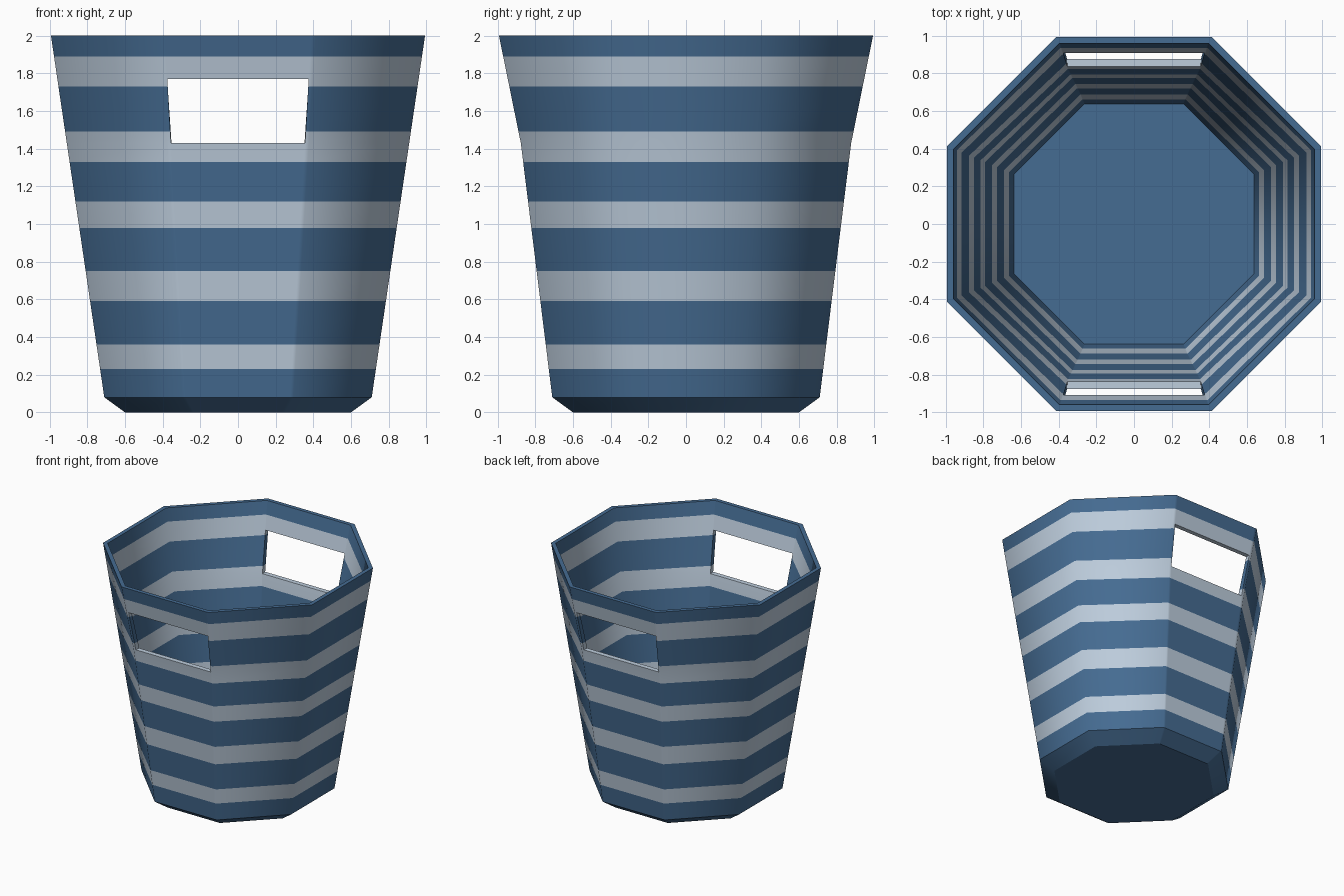
import bpy, bmesh, math

if "Cube" in bpy.data.objects:
    bpy.data.objects.remove(bpy.data.objects["Cube"])

T = math.tan(math.pi / 8)
STRIPES = [(0.23, 0.36), (0.59, 0.75), (0.98, 1.12), (1.33, 1.49), (1.73, 1.89)]
HOLE = (1.43, 1.77)
FLOOR = 0.10


def material(name, rgb):
    m = bpy.data.materials.new(name)
    m.diffuse_color = (*rgb, 1)
    m.use_nodes = True
    m.node_tree.nodes["Principled BSDF"].inputs["Base Color"].default_value = m.diffuse_color
    return m


def lerp(z, z0, a0, z1, a1):
    return a0 + (a1 - a0) * (z - z0) / (z1 - z0)


# Half widths of the octagon in x and y; front and back bend in at the handles
def outer(z):
    if z < 0.08:
        return 0.6, 0.6
    ay = lerp(z, 0.08, 0.71, 1.43, 0.877) if z < 1.43 else lerp(z, 1.43, 0.877, 2, 0.993)
    return lerp(z, 0.08, 0.71, 2, 0.993), ay


def inner(z):
    ax, ay = outer(z)
    t = lerp(z, FLOOR, 0.076, 0.4, 0.06) if z < 0.4 else lerp(z, 0.4, 0.06, 2, 0.034)
    ty = lerp(z, FLOOR, 0.076, 0.4, 0.055) if z < 0.4 else lerp(z, 0.4, 0.055, 2, 0.034)
    return ax - t, ay - ty


bm = bmesh.new()


# Octagon ring with two extra points on the front and back for the handle sides
def ring(z, size, part):
    ax, ay = size
    s, h = ax * T, ax * T * part
    pts = [(-s, -ay), (-h, -ay), (h, -ay), (s, -ay), (ax, -s), (ax, s)]
    pts += [(-x, -y) for x, y in pts]
    return [bm.verts.new((x, y, z)) for x, y in pts]


levels = sorted({FLOOR, 2.0, *HOLE, *[z for s in STRIPES for z in s]})
out = [ring(z, outer(z), 0.945) for z in [0, 0.08] + levels[1:]]
inn = [ring(z, inner(z), 0.985) for z in levels]


def is_hole(k, i, rings):
    z = (rings[k][0].co.z + rings[k + 1][0].co.z) / 2
    return i in (1, 7) and HOLE[0] < z < HOLE[1]


# Outer and inner walls
for rings in (out, inn):
    for k in range(len(rings) - 1):
        for i in range(12):
            if not is_hole(k, i, rings):
                j = (i + 1) % 12
                bm.faces.new((rings[k][i], rings[k][j], rings[k + 1][j], rings[k + 1][i]))

# Underside, floor and rim
bm.faces.new(out[0])
bm.faces.new(inn[0])
for i in range(12):
    j = (i + 1) % 12
    bm.faces.new((out[-1][i], out[-1][j], inn[-1][j], inn[-1][i]))

# Handle opening edges
off = len(out) - len(inn)
a, b = levels.index(HOLE[0]), levels.index(HOLE[1])
for i in (1, 7):
    for k in (a, b):
        bm.faces.new((out[k + off][i], out[k + off][i + 1], inn[k][i + 1], inn[k][i]))
    for k in range(a, b):
        for c in (i, i + 1):
            bm.faces.new((out[k + off][c], out[k + 1 + off][c], inn[k + 1][c], inn[k][c]))

bmesh.ops.recalc_face_normals(bm, faces=bm.faces[:])

# Stripe colours by height, smooth corners, sharp rims
for f in bm.faces:
    z = f.calc_center_median().z
    f.material_index = int(any(lo < z < hi for lo, hi in STRIPES))
    f.smooth = True
for e in bm.edges:
    low = all(v.co.z < 0.09 for v in e.verts)
    flat = abs(e.verts[0].co.z - e.verts[1].co.z) < 1e-4
    if e.calc_face_angle(0) > math.radians(50) or (low and flat):
        e.smooth = False

me = bpy.data.meshes.new("bucket")
bm.to_mesh(me)
bm.free()
me.materials.append(material("denim_blue", (0.06, 0.15, 0.29)))
me.materials.append(material("pale_blue_grey", (0.51, 0.61, 0.72)))
bpy.context.collection.objects.link(bpy.data.objects.new("striped_bucket", me))
